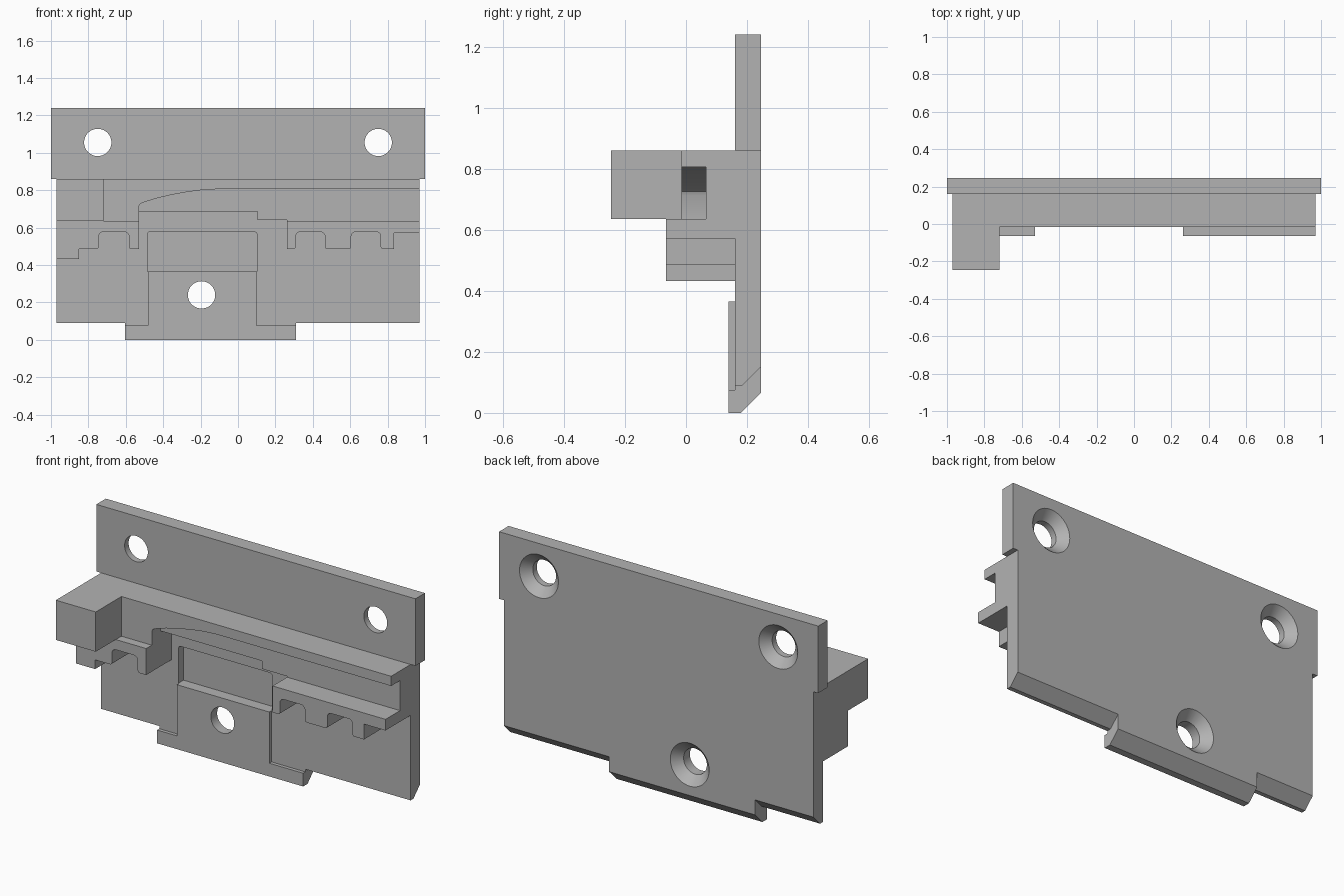
import bpy
import bmesh
import math
from mathutils import Vector

cube = bpy.data.objects.get("Cube")
if cube:
    bpy.data.objects.remove(cube, do_unlink=True)

grey = bpy.data.materials.new("plain grey")
grey.use_nodes = True
COLOUR = (0.45, 0.45, 0.45, 1)
grey.diffuse_color = COLOUR
grey.node_tree.nodes["Principled BSDF"].inputs["Base Color"].default_value = COLOUR

# Main depths, from the front of the teeth to the back of the plate
TEETH, LIP, SLOT, PAD, FACE, FLOOR, BACK = -0.065, -0.015, 0.065, 0.14, 0.16, 0.205, 0.245
HALF = 0.97
SHELF_LOW, SHELF_TOP = 0.635, 0.86


def add_object(name, bm):
    bmesh.ops.recalc_face_normals(bm, faces=bm.faces)
    mesh = bpy.data.meshes.new(name)
    bm.to_mesh(mesh)
    bm.free()
    mesh.materials.append(grey)
    obj = bpy.data.objects.new(name, mesh)
    bpy.context.collection.objects.link(obj)
    return obj


def prism(name, outline, low, high, axis="y"):
    """Extrude an xz outline along y, or a yz outline along x."""
    bm = bmesh.new()
    if axis == "y":
        verts = [bm.verts.new((a, low, b)) for a, b in outline]
        step = Vector((0, high - low, 0))
    else:
        verts = [bm.verts.new((low, a, b)) for a, b in outline]
        step = Vector((high - low, 0, 0))
    face = bm.faces.new(verts)
    new = bmesh.ops.extrude_face_region(bm, geom=[face])["geom"]
    bmesh.ops.translate(bm, vec=step, verts=[v for v in new if isinstance(v, bmesh.types.BMVert)])
    return add_object(name, bm)


def box(name, x0, x1, y0, y1, z0, z1):
    return prism(name, [(x0, z0), (x1, z0), (x1, z1), (x0, z1)], y0, y1)


def rounded(points, steps=5):
    """Replace each corner (x, z, radius) with a short arc."""
    result = []
    for i, (x, z, r) in enumerate(points):
        p = Vector((x, z))
        if not r:
            result.append(p)
            continue
        a = p + (Vector(points[i - 1][:2]) - p).normalized() * r
        b = p + (Vector(points[(i + 1) % len(points)][:2]) - p).normalized() * r
        centre = a + b - p
        for k in range(steps + 1):
            t = k / steps * math.pi / 2
            result.append(centre + (a - centre) * math.cos(t) + (b - centre) * math.sin(t))
    return result


def boolean(target, tool, operation):
    mod = target.modifiers.new(operation.lower(), "BOOLEAN")
    mod.operation, mod.object, mod.solver = operation, tool, "EXACT"
    bpy.context.view_layer.objects.active = target
    bpy.ops.object.modifier_apply(modifier=mod.name)
    bpy.data.objects.remove(tool, do_unlink=True)


def screw_cutter(x, z, r=0.073, sink=0.122):
    """Straight hole that flares into a countersink at the back."""
    rings = [(FACE - 0.1, r), (BACK - (sink - r), r), (BACK, sink), (BACK + 0.02, sink + 0.02)]
    bm = bmesh.new()
    n = 48
    loops = [[bm.verts.new((x + rad * math.cos(2 * math.pi * i / n), y,
                            z + rad * math.sin(2 * math.pi * i / n))) for i in range(n)]
             for y, rad in rings]
    for a, b in zip(loops, loops[1:]):
        for i in range(n):
            j = (i + 1) % n
            bm.faces.new((a[i], a[j], b[j], b[i]))
    bm.faces.new(loops[0])
    bm.faces.new(loops[-1])
    return add_object("screw_cutter", bm)


# Backing plate with a chamfered lower back edge
plate = prism("backing_plate", [(FACE, 0.09), (0.185, 0.09), (BACK, 0.15),
                                (BACK, SHELF_TOP), (FACE, SHELF_TOP)], -HALF, HALF, "x")
boolean(plate, box("upper_strip", -1, 1, FACE, BACK, SHELF_TOP, 1.24), "UNION")

# Lower tab and raised screw pad
tab = prism("lower_tab", [(PAD, 0), (0.18, 0), (BACK, 0.065), (BACK, 0.2), (FACE, 0.2),
                          (FACE, 0.075), (PAD, 0.075)], -0.605, 0.31, "x")
boolean(plate, tab, "UNION")
boolean(plate, box("screw_pad", -0.48, 0.098, PAD, FACE + 0.02, 0.05, 0.365), "UNION")

# Pocket above the pad, and three countersunk screw holes
pocket = rounded([(-0.485, 0.365, 0), (0.102, 0.365, 0), (0.102, 0.577, 0.015), (-0.485, 0.577, 0.015)])
boolean(plate, prism("pocket_cutter", pocket, PAD - 0.05, FLOOR), "DIFFERENCE")
for x, z in ((-0.75, 1.055), (0.75, 1.055), (-0.195, 0.24)):
    boolean(plate, screw_cutter(x, z), "DIFFERENCE")

# Shelf behind the slot, stepped along its underside
prism("shelf_body", [(-HALF, SHELF_LOW), (-0.53, SHELF_LOW), (-0.53, 0.685), (0.105, 0.685),
                     (0.105, 0.64), (0.262, 0.64), (0.262, SHELF_LOW), (HALF, SHELF_LOW),
                     (HALF, SHELF_TOP), (-HALF, SHELF_TOP)], SLOT, FACE)

# Front lip, whose lower edge curves down to the closed end of the slot
prism("shelf_lip", [(-HALF, SHELF_LOW), (-0.53, SHELF_LOW), (-0.53, 0.712), (-0.525, 0.725),
                    (-0.51, 0.733), (-0.44, 0.755), (-0.36, 0.774), (-0.28, 0.789),
                    (-0.2, 0.8), (-0.12, 0.805), (HALF, 0.805),
                    (HALF, SHELF_TOP), (-HALF, SHELF_TOP)], LIP, SLOT)

# Corner block
box("corner_block", -HALF, -0.72, -0.245, LIP, SHELF_LOW, SHELF_TOP)

# Toothed rails under the shelf
R = 0.025
left_teeth = [(-HALF, SHELF_LOW, 0), (-HALF, 0.433, 0), (-0.85, 0.433, 0), (-0.85, 0.485, 0),
              (-0.745, 0.485, R / 2), (-0.745, 0.577, R), (-0.583, 0.577, R), (-0.583, 0.485, R / 2),
              (-0.53, 0.485, 0), (-0.53, SHELF_LOW, 0)]
right_teeth = [(0.262, SHELF_LOW, 0), (0.262, 0.485, 0)]
for x0, x1 in ((0.308, 0.465), (0.605, 0.763)):
    right_teeth += [(x0, 0.485, R / 2), (x0, 0.577, R), (x1, 0.577, R), (x1, 0.485, R / 2)]
right_teeth += [(0.835, 0.485, 0), (0.835, 0.572, 0), (HALF, 0.572, 0), (HALF, SHELF_LOW, 0)]
prism("left_toothed_rail", rounded(left_teeth), TEETH, FACE)
prism("right_toothed_rail", rounded(right_teeth), TEETH, FACE)

# Smooth the round walls while keeping the edges sharp
for obj in bpy.context.collection.objects:
    if obj.type == "MESH" and grey.name in obj.data.materials:
        bpy.ops.object.select_all(action="DESELECT")
        obj.select_set(True)
        bpy.context.view_layer.objects.active = obj
        bpy.ops.object.shade_smooth_by_angle(angle=math.radians(30))
